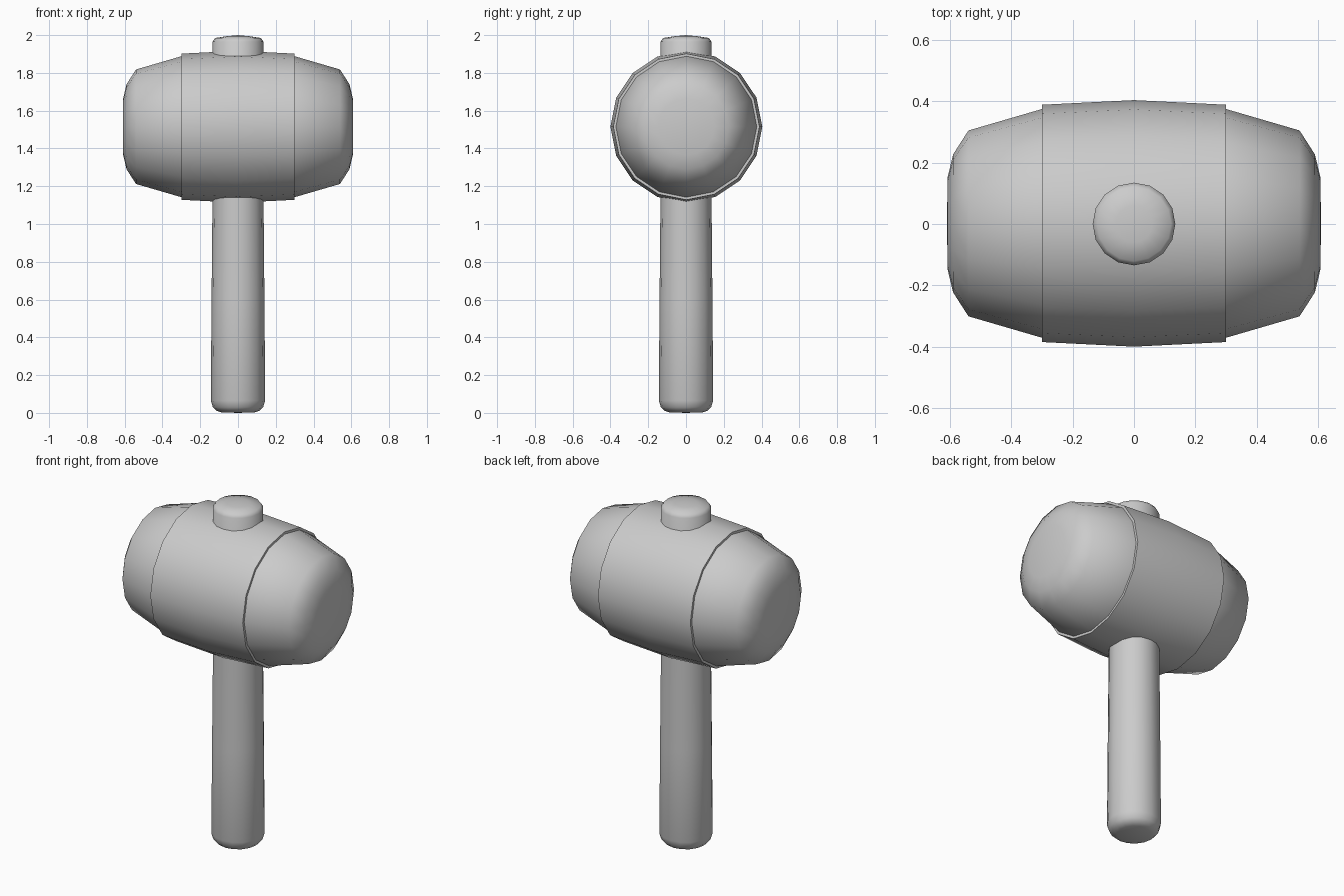
import bpy, bmesh, math
from mathutils import Matrix

if "Cube" in bpy.data.objects:
    bpy.data.objects.remove(bpy.data.objects["Cube"])

SIDES = 16


def lathe(name, profile, matrix, closed=False, angle=40):
    """Spin (radius, height) points round z; radius 0 makes a pole."""
    bm = bmesh.new()
    rings = []
    for r, h in profile:
        if r == 0:
            rings.append([bm.verts.new((0, 0, h))] * SIDES)
        else:
            rings.append([bm.verts.new((r * math.cos(math.tau * i / SIDES),
                                        r * math.sin(math.tau * i / SIDES), h))
                          for i in range(SIDES)])
    pairs = list(zip(rings, rings[1:]))
    if closed:
        pairs.append((rings[-1], rings[0]))
    for a, b in pairs:
        for i in range(SIDES):
            j = (i + 1) % SIDES
            bm.faces.new(dict.fromkeys((a[i], a[j], b[j], b[i])))
    bmesh.ops.recalc_face_normals(bm, faces=bm.faces)
    bm.transform(matrix)
    mesh = bpy.data.meshes.new(name)
    bm.to_mesh(mesh)
    bm.free()
    ob = bpy.data.objects.new(name, mesh)
    bpy.context.collection.objects.link(ob)
    bpy.ops.object.select_all(action='DESELECT')
    ob.select_set(True)
    bpy.context.view_layer.objects.active = ob
    bpy.ops.object.shade_smooth_by_angle(angle=math.radians(angle))
    return ob


# The head lies along x
lying = Matrix.Translation((0, 0.002, 1.515)) @ Matrix.Rotation(math.pi / 2, 4, 'Y')

# Barrel-shaped head with rounded striking faces
half = [(0.373, 0.30), (0.303, 0.54), (0.225, 0.59), (0.15, 0.608), (0, 0.61)]
lathe("mallet_head", [(r, -h) for r, h in reversed(half)] + [(0.388, 0)] + half, lying, angle=50)

# Raised band round the middle of the head
lathe("head_band", [(0.371, -0.30), (0.387, -0.30), (0.402, 0), (0.387, 0.30), (0.371, 0.30)],
      lying, closed=True)

# Handle passing through the head, with a rounded foot and knob
lathe("handle", [(0, 0), (0.09, 0.003), (0.115, 0.012), (0.133, 0.03), (0.144, 0.065),
                 (0.14, 0.6), (0.135, 1.15), (0.135, 1.965), (0.121, 1.985), (0.06, 1.994), (0, 2.0)],
      Matrix.Identity(4), angle=60)
